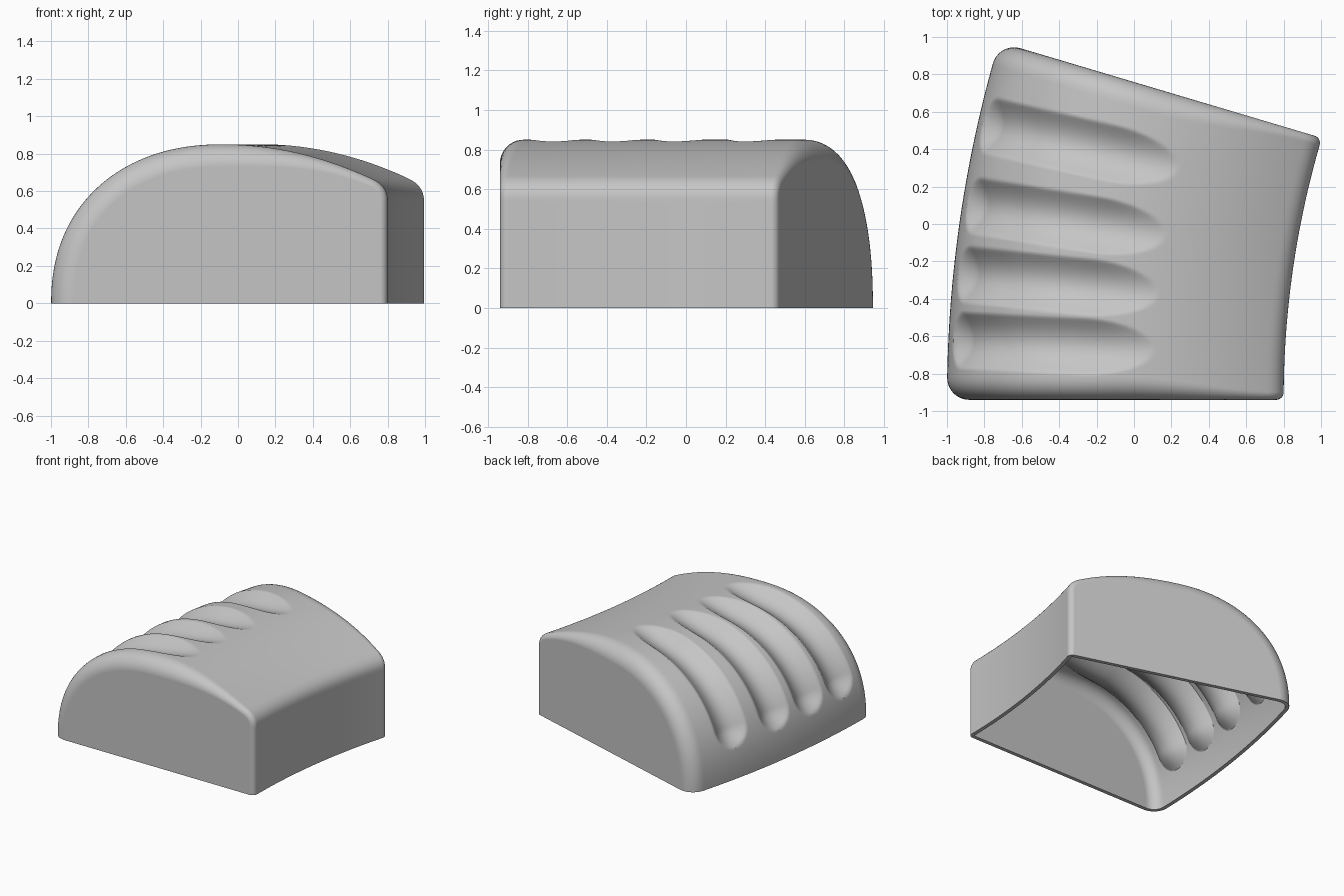
import bpy, bmesh, math
from mathutils import Vector

cube = bpy.data.objects.get("Cube")
if cube:
    bpy.data.objects.remove(cube, do_unlink=True)

PIVOT = Vector((5.71, -0.94))       # centre of the curved sweep
SWEEP = math.radians(16.57)
WALL = 0.03
GROOVES = [math.radians(a) for a in (2.75, 5.8, 9.0, 12.75)]


def smooth(t):
    t = min(max(t, 0), 1)
    return t * t * (3 - 2 * t)


def crown(x):
    return 0.85 - 0.29 * (x + 0.08) ** 2


def dense_profile():
    """Side outline from the low left edge, over the crown, to the low right edge."""
    pts = []
    for i in range(400):            # steep rounded left flank
        a = math.pi / 2 * i / 400
        pts.append(Vector((-0.08 - 0.92 * math.cos(a) ** (2 / 2.2),
                           0.85 * math.sin(a) ** (2 / 2.2))))
    for i in range(200):            # gentle slope to the right
        x = -0.08 + 0.79 * i / 200
        pts.append(Vector((x, crown(x))))
    p, q, r = Vector((0.71, crown(0.71))), Vector((0.8, 0.63)), Vector((0.8, 0.55))
    for i in range(100):            # rounded shoulder
        t = i / 100
        pts.append(p * (1 - t) ** 2 + q * 2 * t * (1 - t) + r * t * t)
    pts += [Vector((0.8, 0.55 * (1 - i / 100))) for i in range(101)]
    return pts


def resample(pts, count):
    """Even spacing along the outline, returning points and arc lengths."""
    arc = [0]
    for a, b in zip(pts, pts[1:]):
        arc.append(arc[-1] + (b - a).length)
    out, k = [], 0
    for i in range(count + 1):
        s = arc[-1] * i / count
        while k < len(pts) - 2 and arc[k + 1] < s:
            k += 1
        t = (s - arc[k]) / max(arc[k + 1] - arc[k], 1e-9)
        out.append((pts[k].lerp(pts[k + 1], t), s))
    return out


profile = resample(dense_profile(), 170)
normals = []
for i in range(len(profile)):
    a, b = profile[max(i - 1, 0)][0], profile[min(i + 1, len(profile) - 1)][0]
    d = (b - a).normalized()
    normals.append(Vector((d.y, -d.x)))          # points inward
normals[0], normals[-1] = Vector((1, 0)), Vector((-1, 0))

# Finger grooves run from low on the left flank to just past the crown
low = next(s for p, s in profile if p.y > 0.24)
tip = next(s for p, s in profile if p.x > 0.08)
HALF = 0.15
TAPER = 2.6                         # length of the upper tip relative to the half width


def groove_depth(s, theta, radius):
    depth = 0
    for g in GROOVES:
        side = (theta - g) * radius
        along = max(low + HALF - s, (s - tip + HALF * TAPER) / TAPER, 0)
        q = (side * side + along * along) / HALF ** 2
        if q < 1:
            depth = max(depth, 0.07 * (1 - q) ** 1.15)
    return depth


def place(p, theta):
    radius = PIVOT.x - p.x
    return (PIVOT.x - radius * math.cos(theta), PIVOT.y + radius * math.sin(theta), p.y)


# Stations: rounded front edge, body, rounded back edge
STEPS, BODY = 10, 140
stations = [("front", i / STEPS) for i in range(STEPS)]
stations += [("body", i / BODY) for i in range(BODY + 1)]
stations += [("back", 1 - (i + 1) / STEPS) for i in range(STEPS)]

bm = bmesh.new()
rows = []
for kind, t in stations:
    row = []
    for (p, s), n in zip(profile, normals):
        edge = 0.12 - 0.08 * smooth((p.x + 0.1) / 0.9)
        span = edge / (PIVOT.x - p.x)
        if kind == "body":
            theta = span + (SWEEP - 2 * span) * t
            inset = groove_depth(s, theta, PIVOT.x - p.x)
        else:
            a = t * math.pi / 2
            theta = span * (1 - math.cos(a))
            theta = theta if kind == "front" else SWEEP - theta
            inset = edge * (1 - math.sin(a))
        row.append(bm.verts.new(place(p + n * inset, theta)))
    rows.append(row)
for r0, r1 in zip(rows, rows[1:]):
    for i in range(len(r0) - 1):
        bm.faces.new((r0[i], r0[i + 1], r1[i + 1], r1[i]))

# Flat end walls
bm.faces.new(rows[0][::-1])
bm.faces.new(rows[-1])
bmesh.ops.recalc_face_normals(bm, faces=bm.faces)
if sum(f.normal.z * f.calc_area() for f in bm.faces) < 0:
    bmesh.ops.reverse_faces(bm, faces=bm.faces)

mesh = bpy.data.meshes.new("grip_shell")
bm.to_mesh(mesh)
bm.free()
shell = bpy.data.objects.new("grip_shell", mesh)
bpy.context.collection.objects.link(shell)

mat = bpy.data.materials.new("plain_grey")
mat.use_nodes = True
grey = (0.56, 0.56, 0.56, 1)
mat.diffuse_color = grey
mat.node_tree.nodes["Principled BSDF"].inputs["Base Color"].default_value = grey
mesh.materials.append(mat)

# Hollow underside with a thin wall
bpy.ops.object.select_all(action='DESELECT')
shell.select_set(True)
bpy.context.view_layer.objects.active = shell
wall = shell.modifiers.new("wall", 'SOLIDIFY')
wall.thickness = WALL
wall.offset = -1
bpy.ops.object.modifier_apply(modifier=wall.name)
for v in shell.data.vertices:
    v.co.z = max(v.co.z, 0)
bpy.ops.object.shade_smooth_by_angle(angle=math.radians(35))
weights = shell.modifiers.new("flat_ends", 'WEIGHTED_NORMAL')
weights.keep_sharp = True
